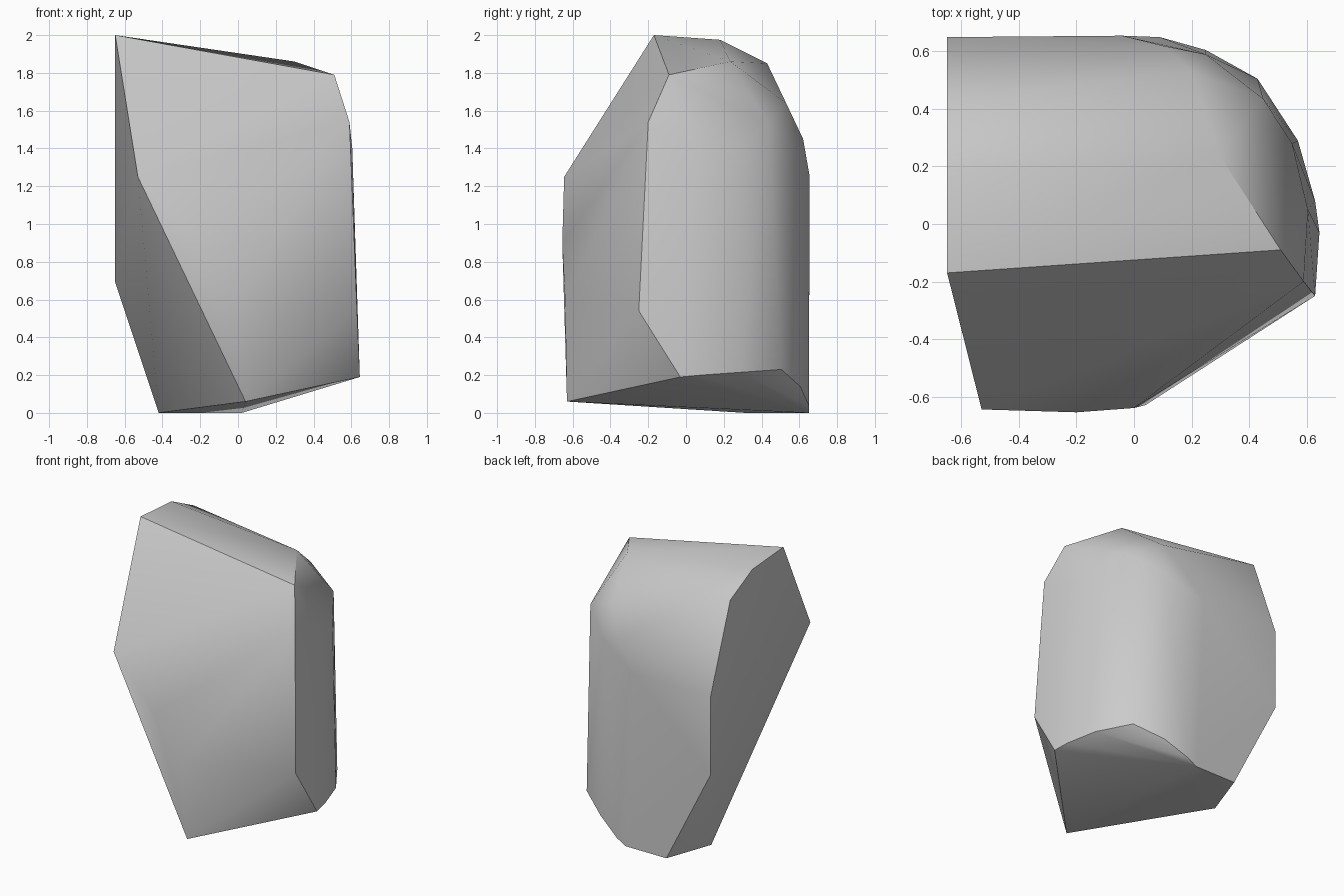
import bpy, bmesh, math

cube = bpy.data.objects.get("Cube")
if cube:
    bpy.data.objects.remove(cube, do_unlink=True)

stone = bpy.data.materials.new("stone_grey")
stone.use_nodes = True
grey = (0.6, 0.6, 0.6, 1)
stone.diffuse_color = grey
stone.node_tree.nodes["Principled BSDF"].inputs["Base Color"].default_value = grey

# flat broken side, as (y, z) outline at constant x
left_x = -0.65
broken_side = [(left_x, y, z) for y, z in
               ((-.17, 2), (.18, 1.975), (.43, 1.85), (.65, 1.25), (.65, .69))]

# front ridge running down to the toe
front_ridge = [(-.53, -.645, 1.25), (-.2, -.655, .9), (0, -.64, .6), (.04, -.63, .06)]

# sloping shoulder at the top
shoulder = [(.51, -.09, 1.79), (.3, .235, 1.86), (.59, -.2, 1.54),
            (.45, .435, 1.53), (.2, .53, 1.64)]

# rounded outer side: lower rim, then upper rim
lower_rim = [(.63, -.25, .54), (.645, -.03, .19), (.63, .08, .2), (.57, .29, .215),
             (.43, .505, .23), (.25, .605, .14), (.09, .65, .04)]
upper_rim = [(.605, .05, 1.4), (.55, .28, 1.4), (.25, .59, 1.4),
             (.1, .62, 1.45), (-.04, .655, 1.25)]

# small foot on the ground
foot = [(-.42, .315, 0), (-.3, .65, 0), (.02, .65, 0)]

# wrap a convex skin around the chipped corners
bm = bmesh.new()
for co in broken_side + front_ridge + shoulder + lower_rim + upper_rim + foot:
    bm.verts.new(co)
hull = bmesh.ops.convex_hull(bm, input=bm.verts[:])
loose = {g for g in hull["geom_interior"] if isinstance(g, bmesh.types.BMVert)}
bmesh.ops.delete(bm, geom=list(loose), context='VERTS')
bmesh.ops.dissolve_limit(bm, angle_limit=math.radians(1),
                         verts=bm.verts[:], edges=bm.edges[:])
bmesh.ops.recalc_face_normals(bm, faces=bm.faces[:])

mesh = bpy.data.meshes.new("rock_chunk")
bm.to_mesh(mesh)
bm.free()
rock = bpy.data.objects.new("rock_chunk", mesh)
bpy.context.collection.objects.link(rock)
mesh.materials.append(stone)

# soft facets with crisp broken edges
bpy.ops.object.select_all(action='DESELECT')
rock.select_set(True)
bpy.context.view_layer.objects.active = rock
bpy.ops.object.shade_smooth_by_angle(angle=math.radians(32))
